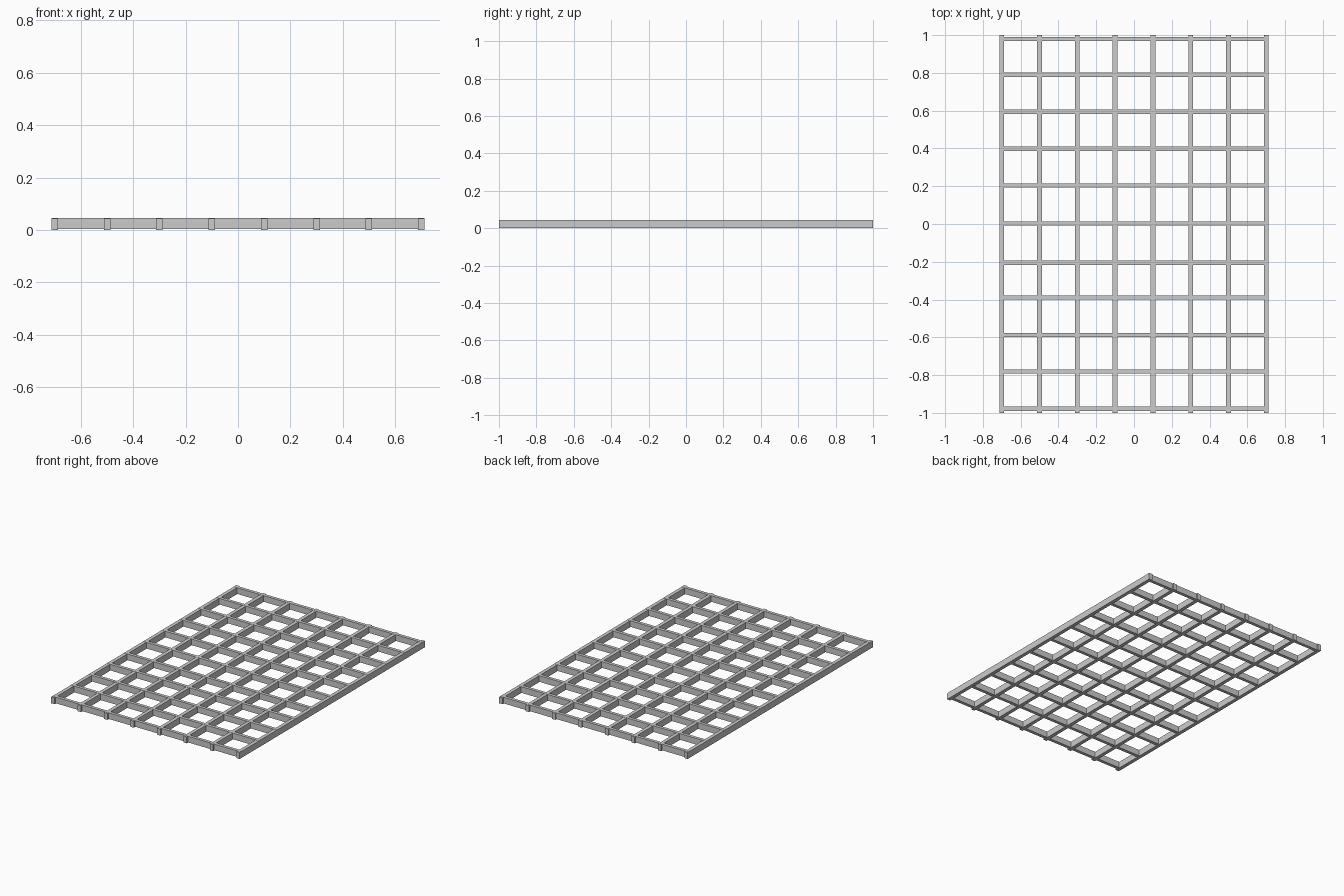
import bpy

if "Cube" in bpy.data.objects:
    bpy.data.objects.remove(bpy.data.objects["Cube"])

HEIGHT = 0.045


def bar(name, size, centre):
    bpy.ops.mesh.primitive_cube_add(size=1, location=centre)
    ob = bpy.context.object
    ob.name = name
    ob.scale = size
    bpy.ops.object.transform_apply(location=False, rotation=False, scale=True)
    return ob


# Long bars running front to back
for i in range(8):
    x = -0.7 + 0.2 * i
    bar(f"long_bar_{i + 1}", (0.025, 2.0, HEIGHT - 0.001), (x, 0, (HEIGHT - 0.001) / 2))

# Cross bars running side to side, set just inside the long bar ends
cross_y = [-0.978, -0.78, -0.587, -0.39, -0.205, 0.002, 0.203, 0.398, 0.594, 0.79, 0.98]
for i, y in enumerate(cross_y):
    bar(f"cross_bar_{i + 1}", (1.424, 0.022, HEIGHT - 0.003), (0, y, 0.003 + (HEIGHT - 0.003) / 2))
